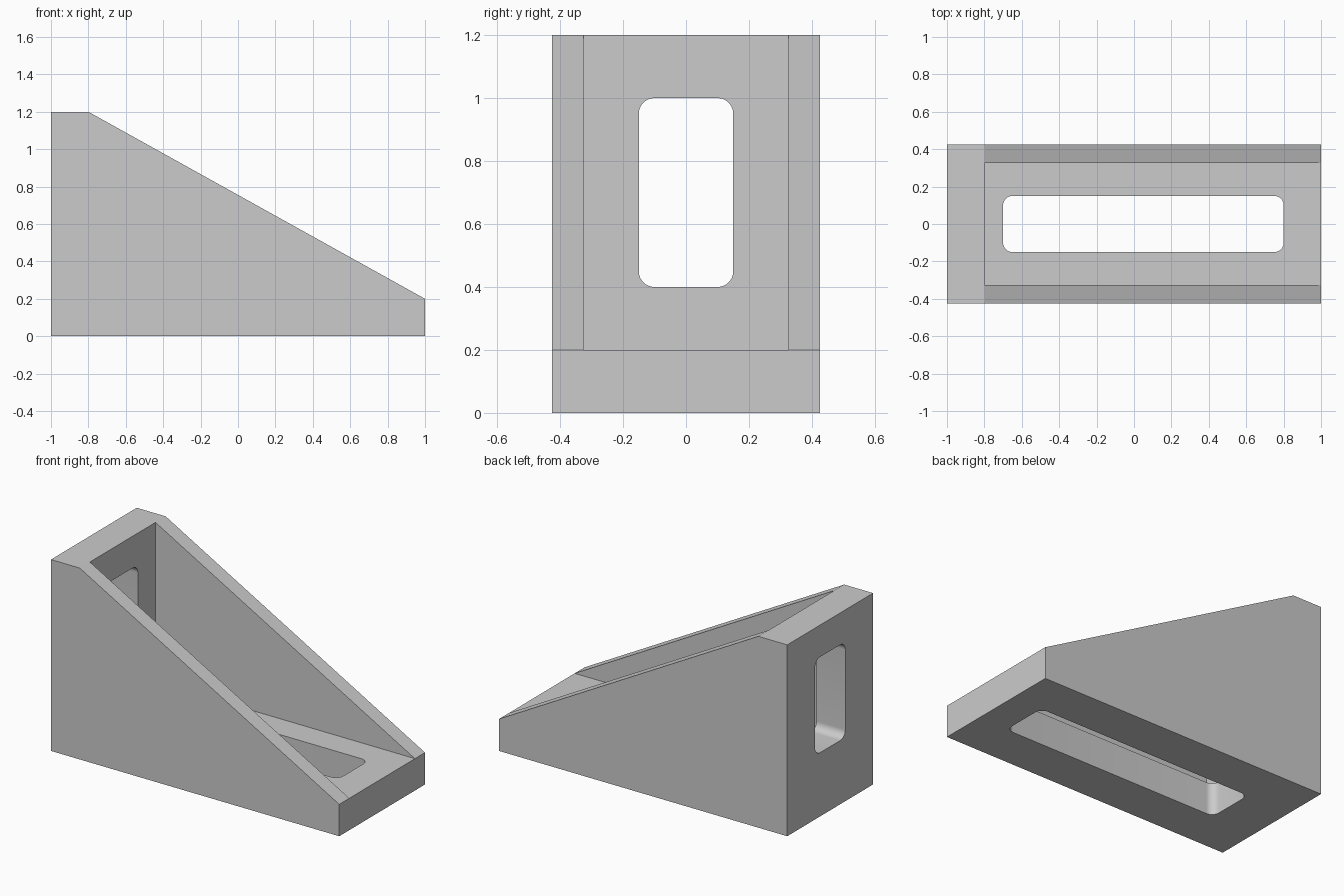
import bpy, math
from mathutils import Vector

if "Cube" in bpy.data.objects:
    bpy.data.objects.remove(bpy.data.objects["Cube"], do_unlink=True)

GREY = (0.6, 0.6, 0.6, 1.0)
mat = bpy.data.materials.new("plain grey")
mat.use_nodes = True
mat.diffuse_color = GREY
mat.node_tree.nodes["Principled BSDF"].inputs["Base Color"].default_value = GREY


def prism(name, outline, axis, low, high):
    """Extrude a 2D outline along an axis (0 = x, 1 = y, 2 = z)."""
    def place(p, h):
        co = list(p)
        co.insert(axis, h)
        return Vector(co)
    n = len(outline)
    verts = [place(p, h) for h in (low, high) for p in outline]
    faces = [tuple(reversed(range(n))), tuple(range(n, 2 * n))]
    faces += [(i, (i + 1) % n, n + (i + 1) % n, n + i) for i in range(n)]
    if axis == 1:
        faces = [tuple(reversed(f)) for f in faces]
    mesh = bpy.data.meshes.new(name)
    mesh.from_pydata(verts, [], faces)
    mesh.materials.append(mat)
    obj = bpy.data.objects.new(name, mesh)
    bpy.context.collection.objects.link(obj)
    return obj


def rounded_rect(u0, u1, v0, v1, r=0.05, steps=10):
    """Counter-clockwise rectangle with rounded corners."""
    centres = [(u1 - r, v1 - r), (u0 + r, v1 - r), (u0 + r, v0 + r), (u1 - r, v0 + r)]
    return [(cu + r * math.cos(a), cv + r * math.sin(a))
            for q, (cu, cv) in enumerate(centres)
            for a in [math.pi / 2 * (q + k / steps) for k in range(steps + 1)]]


# Wedge-shaped body: side profile extruded across the width
profile = [(-1, 0), (1, 0), (1, 0.2), (-0.8, 1.2), (-1, 1.2)]
bracket = prism("angle_bracket", profile, 1, -0.425, 0.425)

# Pocket between the side gussets, and the slots in the base and the back wall
pocket = [(-0.8, -0.325), (1.2, -0.325), (1.2, 0.325), (-0.8, 0.325)]
cutters = [
    prism("pocket_cutter", pocket, 2, 0.2, 1.5),
    prism("base_slot_cutter", rounded_rect(-0.7, 0.8, -0.15, 0.15), 2, -0.1, 0.3),
    prism("wall_slot_cutter", rounded_rect(-0.15, 0.15, 0.4, 1.0), 0, -1.1, -0.7),
]
bpy.ops.object.select_all(action="DESELECT")
bpy.context.view_layer.objects.active = bracket
bracket.select_set(True)
for cutter in cutters:
    cutter.hide_render = True
    mod = bracket.modifiers.new(cutter.name, "BOOLEAN")
    mod.operation = "DIFFERENCE"
    mod.solver = "EXACT"
    mod.object = cutter
    bpy.ops.object.modifier_apply(modifier=mod.name)
    bpy.data.objects.remove(cutter, do_unlink=True)

# Smooth the slot corners, keep all other edges crisp
bpy.ops.object.shade_smooth_by_angle(angle=math.radians(25))
